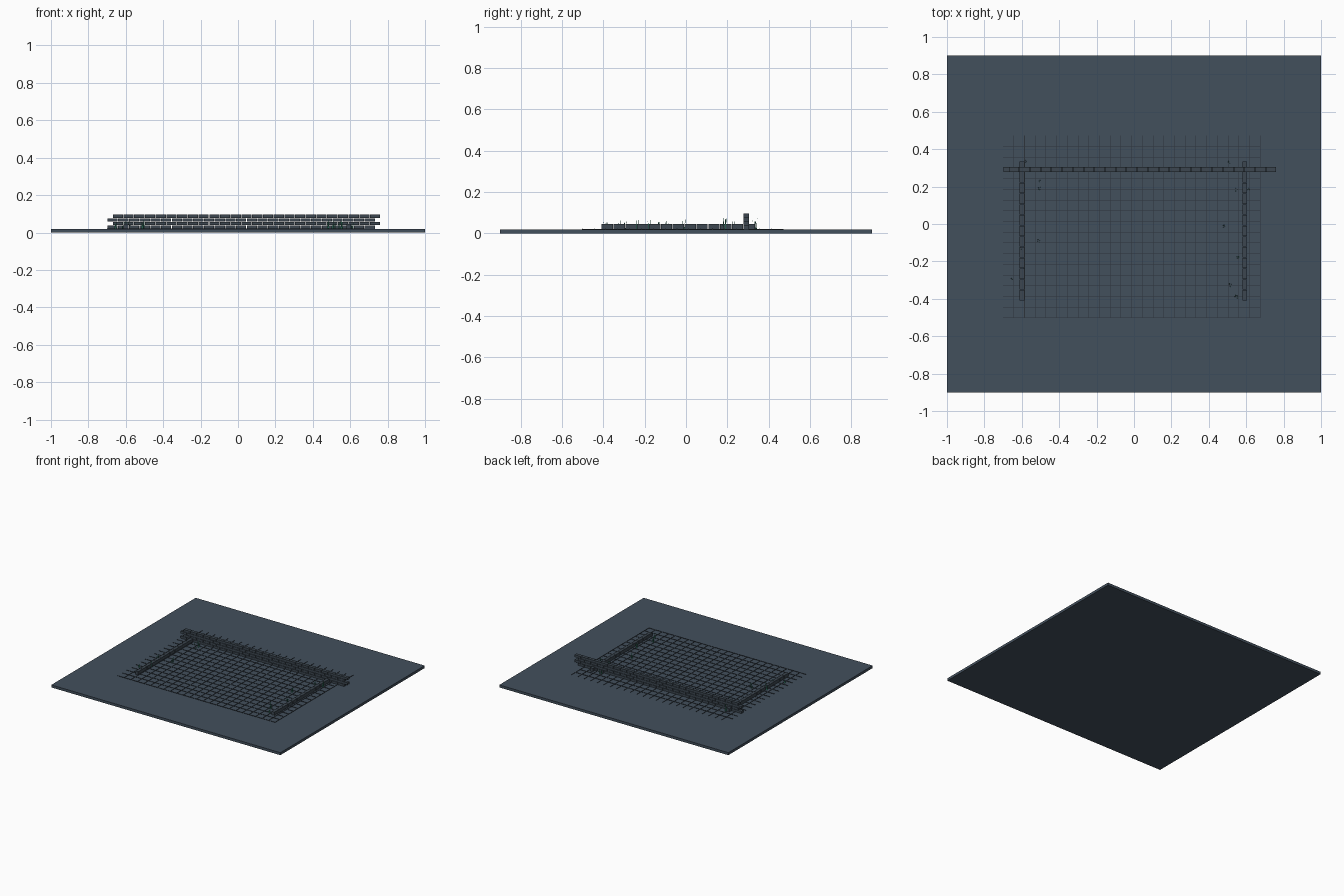
import bpy, bmesh, math, random
from mathutils import Matrix, Vector

if "Cube" in bpy.data.objects:
    bpy.data.objects.remove(bpy.data.objects["Cube"])

random.seed(4)
P = 0.0573          # shared module: floor cell and brick length
GAP = 0.0028
TOP = 0.02          # top of the base slab


def material(name, rgb):
    m = bpy.data.materials.new(name)
    m.diffuse_color = (*rgb, 1)
    m.use_nodes = True
    m.node_tree.nodes["Principled BSDF"].inputs["Base Color"].default_value = m.diffuse_color
    return m


SLATE = material("slate blue", (0.055, 0.079, 0.108))
JOINT = material("dark joint", (0.026, 0.034, 0.044))
BRICK = material("dark slate brick", (0.045, 0.062, 0.080))
GREEN = material("teal green", (0.055, 0.33, 0.22))


def finish(bm, name, mat):
    mesh = bpy.data.meshes.new(name)
    bm.to_mesh(mesh)
    bm.free()
    mesh.materials.append(mat)
    ob = bpy.data.objects.new(name, mesh)
    bpy.context.collection.objects.link(ob)
    return ob


def box(bm, x0, x1, y0, y1, z0, z1):
    centre = Vector((x0 + x1, y0 + y1, z0 + z1)) / 2
    size = (x1 - x0, y1 - y0, z1 - z0, 1)
    bmesh.ops.create_cube(bm, size=1, matrix=Matrix.Translation(centre) @ Matrix.Diagonal(size))


# Base slab
bm = bmesh.new()
box(bm, -1, 1, -0.9, 0.9, 0, TOP)
finish(bm, "base_slab", SLATE)

# Raised grid on the floor: open on the left and back edges
LEFT, BACK, NX, NY = -0.70, 0.472, 24, 17
bm = bmesh.new()
h = GAP / 2
for i in range(1, NX + 1):
    x = LEFT + i * P
    box(bm, x - h, x + h, BACK - NY * P, BACK, TOP - 0.002, TOP + 0.0025)
for j in range(1, NY + 1):
    y = BACK - j * P
    box(bm, LEFT, LEFT + NX * P, y - h, y + h, TOP - 0.002, TOP + 0.0026)
finish(bm, "floor_grid", JOINT)

# Back wall: four staggered courses of bricks
bm = bmesh.new()
for row in range(4):
    z = TOP + row * 0.0193
    x0 = -0.698 + (row % 2) * P / 2
    for i in range(25):
        x = x0 + i * P
        box(bm, x, x + P - GAP, 0.279, 0.305, z, z + 0.0172)
finish(bm, "back_wall", BRICK)

# Low side walls: one course each
for name, cx in (("left_wall", -0.599), ("right_wall", 0.592)):
    bm = bmesh.new()
    for i in range(13):
        y = -0.408 + i * P
        box(bm, cx - 0.0125, cx + 0.0125, y, y + P - GAP, TOP, 0.046)
    finish(bm, name, BRICK)

# Grass tufts scattered along the side walls
SPOTS = [(-0.58, 0.335), (-0.505, 0.228), (-0.505, 0.19), (-0.51, -0.09),
         (-0.612, -0.13), (-0.592, -0.238), (-0.655, -0.296), (0.51, 0.332),
         (0.547, 0.183), (0.612, 0.188), (0.48, -0.01), (0.555, -0.176),
         (0.515, -0.325), (0.547, -0.388)]
bm = bmesh.new()
for sx, sy in SPOTS:
    for k in range(4):
        a = k * math.pi / 2 + random.uniform(0, 1.2)
        d = Vector((math.cos(a), math.sin(a), 0))
        side = Vector((-d.y, d.x, 0)) * 0.0022
        base = Vector((sx, sy, TOP)) + d * random.uniform(0.002, 0.008)
        tip = base + d * random.uniform(0, 0.006) + Vector((0, 0, random.uniform(0.035, 0.058)))
        ring = [bm.verts.new(p) for p in (base - side, base + side, base + d * 0.003)]
        t = bm.verts.new(tip)
        for n in range(3):
            bm.faces.new((ring[n], ring[(n + 1) % 3], t))
        bm.faces.new(ring)
bmesh.ops.recalc_face_normals(bm, faces=bm.faces[:])
finish(bm, "grass_tufts", GREEN)
